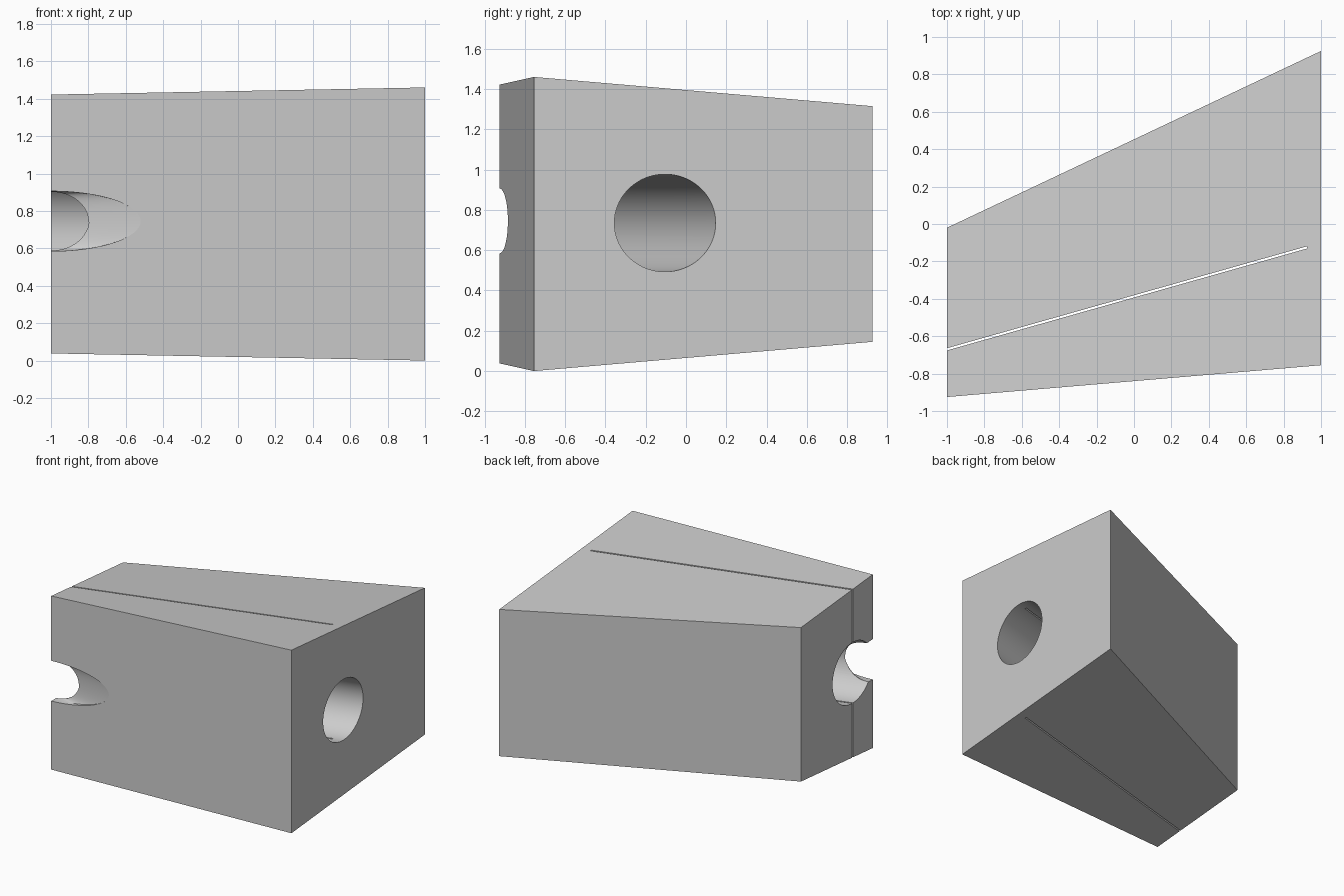
import bpy, bmesh, math
from mathutils import Vector, Matrix

old = bpy.data.objects.get("Cube")
if old:
    bpy.data.objects.remove(old, do_unlink=True)

MID = 0.735                                 # height of the bore axis
SLOPE = 0.283                               # bore and slit direction in plan
BORE_Y = -0.387                             # bore axis at x = 0
RADIUS = 0.242


def grey_material():
    mat = bpy.data.materials.new("plain grey")
    mat.use_nodes = True
    colour = (0.6, 0.6, 0.6, 1)
    mat.diffuse_color = colour
    mat.node_tree.nodes["Principled BSDF"].inputs["Base Color"].default_value = colour
    return mat


def make_object(name, bm):
    bmesh.ops.recalc_face_normals(bm, faces=bm.faces)
    mesh = bpy.data.meshes.new(name)
    bm.to_mesh(mesh)
    bm.free()
    obj = bpy.data.objects.new(name, mesh)
    bpy.context.collection.objects.link(obj)
    return obj


def loft(name, rings):
    """Closed solid skinned through rings of equal point count."""
    bm = bmesh.new()
    loops = [[bm.verts.new(p) for p in ring] for ring in rings]
    n = len(loops[0])
    for a, b in zip(loops, loops[1:]):
        for i in range(n):
            j = (i + 1) % n
            bm.faces.new((a[i], a[j], b[j], b[i]))
    bm.faces.new(loops[0])
    bm.faces.new(loops[-1])
    return make_object(name, bm)


# Tapered body: plan corners with the half height at each
corners = [(-1, -0.925, 0.692), (1, -0.755, 0.73), (1, 0.925, 0.585), (-1, -0.02, 0.614)]
body = loft("tapered_block", [[(x, y, 0.73 + s * h) for x, y, h in corners] for s in (-1, 1)])
body.data.materials.append(grey_material())

# Round bore running along the length
axis = Vector((1, SLOPE, 0)).normalized()
turn = Matrix.Translation((0, BORE_Y, MID)) @ axis.to_track_quat('Z', 'Y').to_matrix().to_4x4()
bm = bmesh.new()
bmesh.ops.create_cone(bm, cap_ends=True, segments=96, radius1=RADIUS, radius2=RADIUS,
                      depth=3, matrix=turn)
bore = make_object("bore_cutter", bm)


# Flared side notch that opens into the bore
def oval(y, a, b, n=64):
    return [(-1 + a * math.cos(math.tau * i / n), y, MID + 0.01 + b * math.sin(math.tau * i / n))
            for i in range(n)]


notch = loft("notch_cutter", [oval(-1.0, 0.48, 0.162), oval(-0.884, 0.48, 0.16),
                              oval(-0.864, 0.2, 0.157), oval(-0.75, 0.2, 0.157)])

# Thin vertical slit along the bore axis, stopping short of the wide end
half = 0.006
plan = [(x, BORE_Y + SLOPE * x + side * half)
        for x, side in ((-1.1, -1), (0.925, -1), (0.925, 1), (-1.1, 1))]
slit = loft("slit_cutter", [[(x, y, z) for x, y in plan] for z in (-0.2, 1.7)])

# Cut the body and discard the cutters
bpy.context.view_layer.objects.active = body
for cutter in (bore, notch, slit):
    mod = body.modifiers.new(cutter.name, 'BOOLEAN')
    mod.operation = 'DIFFERENCE'
    mod.solver = 'EXACT'
    mod.object = cutter
    cutter.hide_render = True
    bpy.ops.object.modifier_apply(modifier=mod.name)
    bpy.data.objects.remove(cutter, do_unlink=True)

bpy.ops.object.select_all(action='DESELECT')
body.select_set(True)
bpy.ops.object.shade_smooth_by_angle(angle=math.radians(30))
